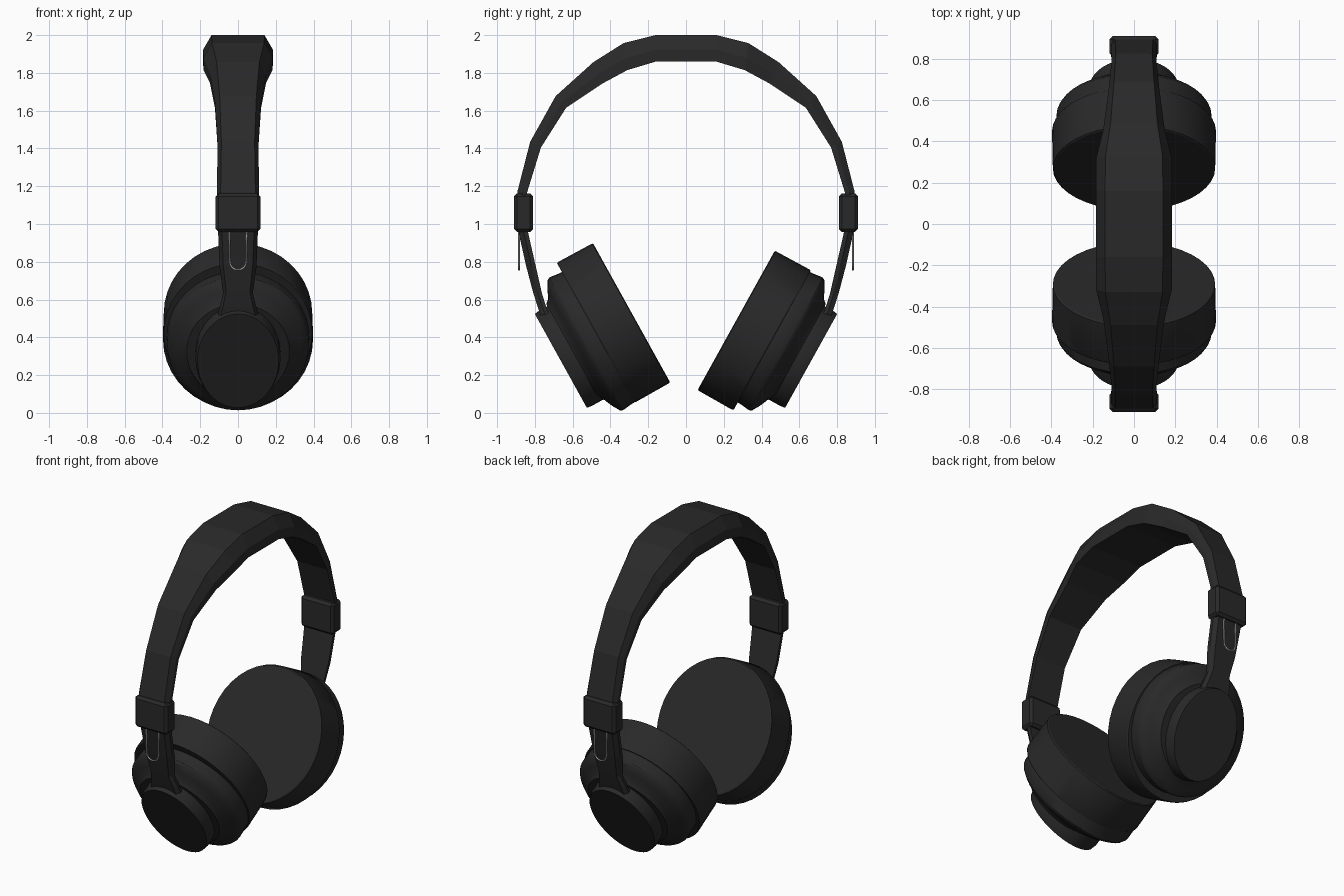
import bpy, bmesh, math
from mathutils import Vector

if "Cube" in bpy.data.objects:
    bpy.data.objects.remove(bpy.data.objects["Cube"])


def material(name, c):
    m = bpy.data.materials.new(name)
    m.diffuse_color = (c, c, c, 1)
    m.use_nodes = True
    m.node_tree.nodes["Principled BSDF"].inputs["Base Color"].default_value = m.diffuse_color
    return m


DARK = material("dark_plastic", 0.022)
METAL = material("light_metal", 0.5)
TILT = math.radians(29)


def finish(name, bm, smooth=False):
    bmesh.ops.recalc_face_normals(bm, faces=bm.faces)
    me = bpy.data.meshes.new(name)
    bm.to_mesh(me)
    bm.free()
    ob = bpy.data.objects.new(name, me)
    bpy.context.collection.objects.link(ob)
    me.materials.append(DARK)
    if smooth:
        bpy.ops.object.select_all(action='DESELECT')
        ob.select_set(True)
        bpy.context.view_layer.objects.active = ob
        bpy.ops.object.shade_smooth_by_angle(angle=math.radians(30))
    return ob


def skin(name, rings, smooth=False):
    """Bridge closed rings of points and cap both ends."""
    bm = bmesh.new()
    vs = [[bm.verts.new(p) for p in r] for r in rings]
    n = len(vs[0])
    for a, b in zip(vs, vs[1:]):
        for i in range(n):
            j = (i + 1) % n
            bm.faces.new((a[i], a[j], b[j], b[i]))
    bm.faces.new(vs[0])
    bm.faces.new(vs[-1])
    return finish(name, bm, smooth)


def turned(name, side, centre, profile, sides=40):
    """Elliptical turned part on the tilted ear axis; profile = (depth, rx, ru)."""
    u = Vector((0, side * math.sin(TILT), math.cos(TILT)))
    n = Vector((0, side * math.cos(TILT), -math.sin(TILT)))
    rings = []
    for d, rx, ru in profile:
        ring = []
        for i in range(sides):
            a = 2 * math.pi * i / sides
            ring.append(n * d + u * (centre + ru * math.cos(a)) + Vector((rx * math.sin(a), 0, 0)))
        rings.append(ring)
    return skin(name, rings, True)


def strap(name, stations):
    """Chamfered strap; station = (outer y, z, inner y, z, half width, chamfer)."""
    rings = []
    for oy, oz, iy, iz, w, c in stations:
        my, mz = (oy * .45 + iy * .55), (oz * .45 + iz * .55)
        rings.append([(-w, iy, iz), (-w, my, mz), (c - w, oy, oz),
                      (w - c, oy, oz), (w, my, mz), (w, iy, iz)])
    return skin(name, rings)


def flip(stations):
    return [(-a, b, -c, d, w, k) for a, b, c, d, w, k in stations]


# Headband arch, wide and padded at the crown
half = [
    (.16, 2.0, .16, 1.86, .185, .045),
    (.33, 1.958, .31, 1.815, .183, .045),
    (.49, 1.857, .44, 1.745, .148, .035),
    (.69, 1.677, .635, 1.615, .122, .025),
    (.825, 1.435, .768, 1.405, .108, .02),
    (.893, 1.17, .842, 1.165, .112, .02),
    (.895, 1.07, .845, 1.07, .112, .02),
]
strap("headband", flip(half)[::-1] + half)

# Arm that reaches from the slider down to the ear cup
arm = [
    (.893, 1.07, .845, 1.07, .105, .02),
    (.885, .95, .835, .95, .105, .02),
    (.847, .78, .795, .775, .098, .02),
    (.81, .64, .762, .63, .078, .015),
    (.785, .56, .735, .545, .10, .02),
    (.765, .50, .69, .47, .115, .02),
]

for s, label in ((1, "back"), (-1, "front")):
    strap(label + "_arm", arm if s > 0 else flip(arm))

    # Slider block with chamfered edges
    bm = bmesh.new()
    bmesh.ops.create_cube(bm, size=1)
    for v in bm.verts:
        v.co = Vector((v.co.x * .236, v.co.y * .10 + s * .86, v.co.z * .205 + 1.06))
    bmesh.ops.bevel(bm, geom=bm.edges[:], offset=.016, segments=1, affect='EDGES')
    finish(label + "_slider", bm)

    # Ear cushion, set slightly off-centre on each cup
    turned(label + "_cushion", s, .557 if s > 0 else .603,
           [(-.005, .385, .415), (0, .393, .422), (.205, .397, .424), (.213, .392, .42)])
    # Ear cup with sloping shoulder
    turned(label + "_ear_cup", s, .576,
           [(.15, .375, .395), (.225, .378, .395), (.285, .375, .402), (.30, .366, .394),
            (.325, .335, .352), (.345, .29, .306), (.368, .272, .287)])
    # Oval outer plate
    turned(label + "_outer_plate", s, .562,
           [(.35, .225, .288), (.42, .225, .288), (.446, .215, .284)])

    # Thin metal loop on the arm
    cu = bpy.data.curves.new(label + "_wire_loop", 'CURVE')
    cu.dimensions = '3D'
    cu.bevel_depth = .005
    cu.bevel_resolution = 1
    pts = [(-.046, .97)] + [(-.043 * math.cos(a), .80 - .043 * math.sin(a))
                            for a in [math.pi * i / 8 for i in range(9)]] + [(.046, .97)]
    sp = cu.splines.new('POLY')
    sp.points.add(len(pts) - 1)
    for p, (x, z) in zip(sp.points, pts):
        p.co = (x, s * .884, z, 1)
    ob = bpy.data.objects.new(label + "_wire_loop", cu)
    cu.materials.append(METAL)
    bpy.context.collection.objects.link(ob)
